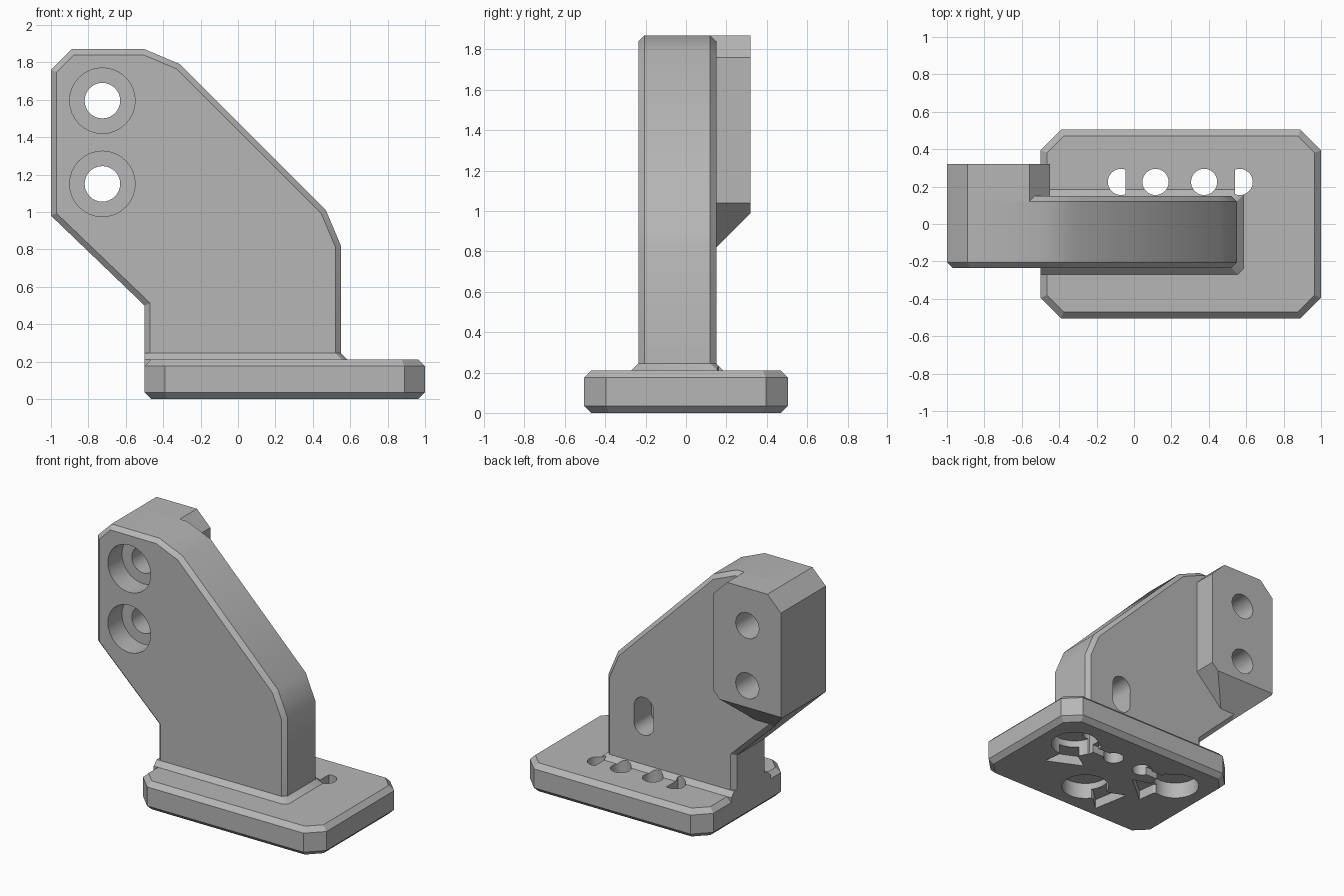
import bpy, bmesh, math
from mathutils import Vector, Matrix

if "Cube" in bpy.data.objects:
    bpy.data.objects.remove(bpy.data.objects["Cube"], do_unlink=True)

grey = bpy.data.materials.new("plain grey")
grey.use_nodes = True
colour = (0.47, 0.47, 0.47, 1)
grey.diffuse_color = colour
grey.node_tree.nodes["Principled BSDF"].inputs["Base Color"].default_value = colour


def finish(name, bm):
    bmesh.ops.recalc_face_normals(bm, faces=bm.faces[:])
    mesh = bpy.data.meshes.new(name)
    bm.to_mesh(mesh)
    bm.free()
    mesh.materials.append(grey)
    obj = bpy.data.objects.new(name, mesh)
    bpy.context.collection.objects.link(obj)
    return obj


def prism(outline, axis, lo, hi, chamfer=0):
    """Extrude an outline along y or z and chamfer both cap rims."""
    bm = bmesh.new()
    place = (lambda p: (p[0], lo, p[1])) if axis == "y" else (lambda p: (p[0], p[1], lo))
    step = Vector((0, hi - lo, 0)) if axis == "y" else Vector((0, 0, hi - lo))
    base = bm.faces.new([bm.verts.new(place(p)) for p in outline])
    out = bmesh.ops.extrude_face_region(bm, geom=[base], use_keep_orig=True)
    top = [f for f in out["geom"] if isinstance(f, bmesh.types.BMFace)]
    bmesh.ops.translate(bm, vec=step, verts=list({v for f in top for v in f.verts}))
    bmesh.ops.recalc_face_normals(bm, faces=bm.faces[:])
    if chamfer:
        rims = list({e for f in [base] + top for e in f.edges})
        bmesh.ops.bevel(bm, geom=rims, offset=chamfer, segments=1, affect="EDGES")
    return bm


def circle(x, y, r, n=32):
    return [(x + r * math.cos(i * math.tau / n), y + r * math.sin(i * math.tau / n)) for i in range(n)]


def cut(obj, outline, axis, lo, hi):
    cutter = finish("cutter", prism(outline, axis, lo, hi))
    cutter.hide_render = True
    mod = obj.modifiers.new("cut", "BOOLEAN")
    mod.operation, mod.solver, mod.object = "DIFFERENCE", "EXACT", cutter
    bpy.context.view_layer.objects.active = obj
    bpy.ops.object.modifier_apply(modifier=mod.name)
    bpy.data.objects.remove(cutter, do_unlink=True)


# Base slab with cut corners
c = 0.11
L, R, W = -0.5, 1.0, 0.505
slab = [(L + c, -W), (R - c, -W), (R, -W + c), (R, W - c),
        (R - c, W), (L + c, W), (L, W - c), (L, -W + c)]
base = finish("base", prism(slab, "z", 0, 0.21, 0.035))

# Upright plate
profile = [(-1, 0.98), (-1, 1.76), (-0.89, 1.87), (-0.5, 1.87), (-0.31, 1.79),
           (0.47, 1.01), (0.55, 0.82), (0.55, 0.12), (-0.5, 0.12), (-0.5, 0.5)]
upright = finish("upright", prism(profile, "y", -0.235, 0.15, 0.03))

# Mounting block behind the plate, undercut along a sloping plane
outline = [(-1, 0.98), (-1, 1.76), (-0.89, 1.87), (-0.56, 1.87), (-0.45, 1.76),
           (-0.45, 1.04), (-0.7, 0.79), (-0.802, 0.79)]
bm = prism(outline, "y", 0.12, 0.32)
cutting = bmesh.ops.bisect_plane(bm, geom=bm.verts[:] + bm.edges[:] + bm.faces[:],
                                 plane_co=(0, 0.32, 0.99), plane_no=(0, 1, -1), clear_outer=True)
edges = [e for e in cutting["geom_cut"] if isinstance(e, bmesh.types.BMEdge)]
bmesh.ops.holes_fill(bm, edges=edges, sides=0)
block = finish("mounting_block", bm)

# Sloped skirt where the plate meets the base
bm = bmesh.new()
for grow, z in ((0.035, 0.16), (0.035, 0.21), (0, 0.245)):
    x, front, back, k = 0.55 + grow, -0.235 - grow, 0.15 + grow, 0.03
    for p in ((-0.5, front), (x - k, front), (x, front + k), (x, back - k), (x - k, back), (-0.5, back)):
        bm.verts.new((*p, z))
bmesh.ops.convex_hull(bm, input=bm.verts[:])
bmesh.ops.dissolve_limit(bm, angle_limit=0.01, verts=bm.verts[:], edges=bm.edges[:])
skirt = finish("skirt", bm)

# Two counterbored bolt holes
for z in (1.15, 1.595):
    for part in (upright, block):
        cut(part, circle(-0.725, z, 0.095), "y", -0.5, 0.5)
    cut(upright, circle(-0.725, z, 0.175), "y", -0.5, -0.07)

# Blind rounded slot in the back of the plate
slot = [(x, z + (0.06 if z > 0.6 else -0.06)) for x, z in circle(0.24, 0.601, 0.08)]
cut(upright, slot, "y", -0.05, 0.3)

# Row of drain holes, the outer two with one flat side
for x in (0.115, 0.375):
    for part in (base, skirt):
        cut(part, circle(x, 0.225, 0.07), "z", -0.1, 0.4)
for x, lo, hi in ((-0.07, -1, -0.045), (0.565, 0.54, 1)):
    flat = [(min(max(px, lo), hi), py) for px, py in circle(x, 0.225, 0.07)]
    flat = [p for i, p in enumerate(flat) if lo < p[0] < hi or lo < flat[i - 1][0] < hi
            or lo < flat[(i + 1) % len(flat)][0] < hi]
    for part in (base, skirt):
        cut(part, flat, "z", -0.1, 0.4)

# Round pockets under the base, each with a flared lead-in
flare = [(0, -0.07), (0.17, -0.07), (0.28, -0.14), (0.28, 0.14), (0.17, 0.07), (0, 0.07)]
for x, y, angle in ((0.71, 0.2, 245), (0.27, -0.21, 190), (-0.21, 0.2, -50)):
    cut(base, circle(x, y, 0.165), "z", -0.1, 0.12)
    turn = Matrix.Rotation(math.radians(angle), 2)
    lead = [turn @ Vector(p) + Vector((x, y)) for p in flare]
    cut(base, lead, "z", -0.1, 0.07)

# Narrow channels joining the outer pockets to the inner drain holes
for a, b in ((0.375, 0.65), (-0.15, 0.115)):
    cut(base, [(a, 0.195), (b, 0.195), (b, 0.255), (a, 0.255)], "z", -0.1, 0.06)

for obj in (base, upright, block, skirt):
    bpy.ops.object.select_all(action="DESELECT")
    obj.select_set(True)
    bpy.context.view_layer.objects.active = obj
    bpy.ops.object.shade_smooth_by_angle(angle=math.radians(30))
